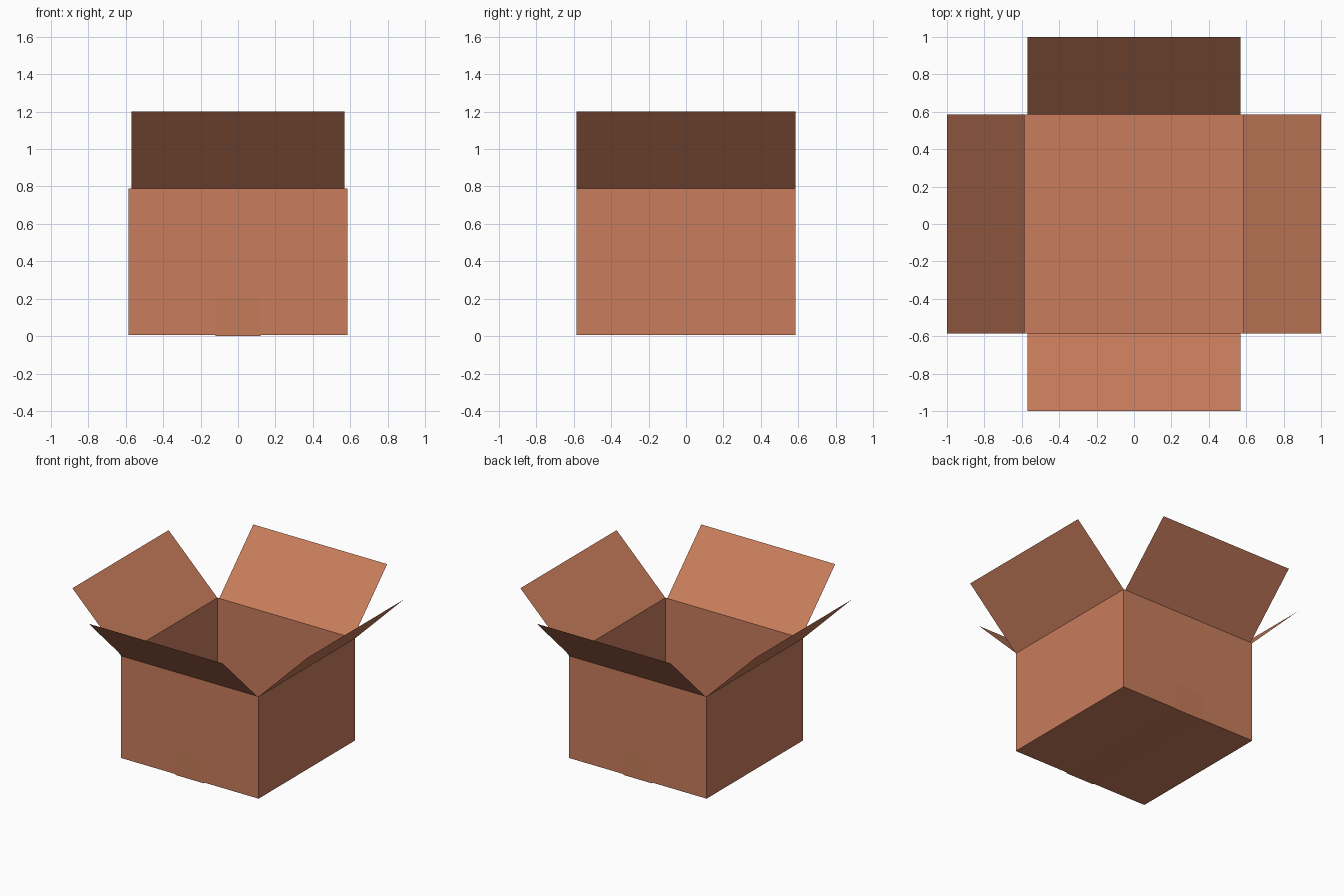
import bpy, bmesh, math
from mathutils import Matrix, Vector

if "Cube" in bpy.data.objects:
    bpy.data.objects.remove(bpy.data.objects["Cube"])

HALF, BASE, RIM = 0.585, 0.005, 0.79   # half width, floor height, rim height
REACH, TOP = 1.0, 1.2                  # outer edge of the opened flaps


def material(name, color):
    m = bpy.data.materials.new(name)
    m.diffuse_color = (*color, 1)
    m.use_nodes = True
    m.node_tree.nodes["Principled BSDF"].inputs["Base Color"].default_value = m.diffuse_color
    return m


cardboard = material("cardboard", (0.578, 0.203, 0.107))
tape_brown = material("tape brown", (0.555, 0.202, 0.098))


def finish(name, bm, mat):
    me = bpy.data.meshes.new(name)
    bm.to_mesh(me)
    bm.free()
    me.materials.append(mat)
    ob = bpy.data.objects.new(name, me)
    bpy.context.collection.objects.link(ob)
    return ob


def strip(name, profile, half_width, mat, turn=0):
    """Sweep a (y, z) profile along x, then turn it about z."""
    bm = bmesh.new()
    rot = Matrix.Rotation(turn, 3, 'Z')
    rows = [[bm.verts.new(rot @ Vector((x, y, z))) for x in (-half_width, half_width)]
            for y, z in profile]
    for a, b in zip(rows, rows[1:]):
        bm.faces.new((a[0], a[1], b[1], b[0]))
    return finish(name, bm, mat)


# Open carton: thin walls and floor
bm = bmesh.new()
bmesh.ops.create_cube(bm, size=1)
for v in bm.verts:
    v.co = (v.co.x * 2 * HALF, v.co.y * 2 * HALF, RIM if v.co.z > 0 else BASE)
lid = [f for f in bm.faces if f.normal.z > 0.9]
bmesh.ops.delete(bm, geom=lid, context='FACES_ONLY')
finish("carton_body", bm, cardboard)

# Four flaps folded outward; front and back ones are slightly narrower
for i, side in enumerate(("front", "right", "back", "left")):
    strip(side + "_flap", [(-HALF, RIM), (-REACH, TOP)],
          0.57 if i % 2 == 0 else HALF, cardboard, i * math.pi / 2)

# Sealing tape under the floor and up the front and back walls
out = HALF + 0.003
strip("sealing_tape", [(-out, 0.2), (-out, 0), (out, 0), (out, 0.2)], 0.12, tape_brown)
